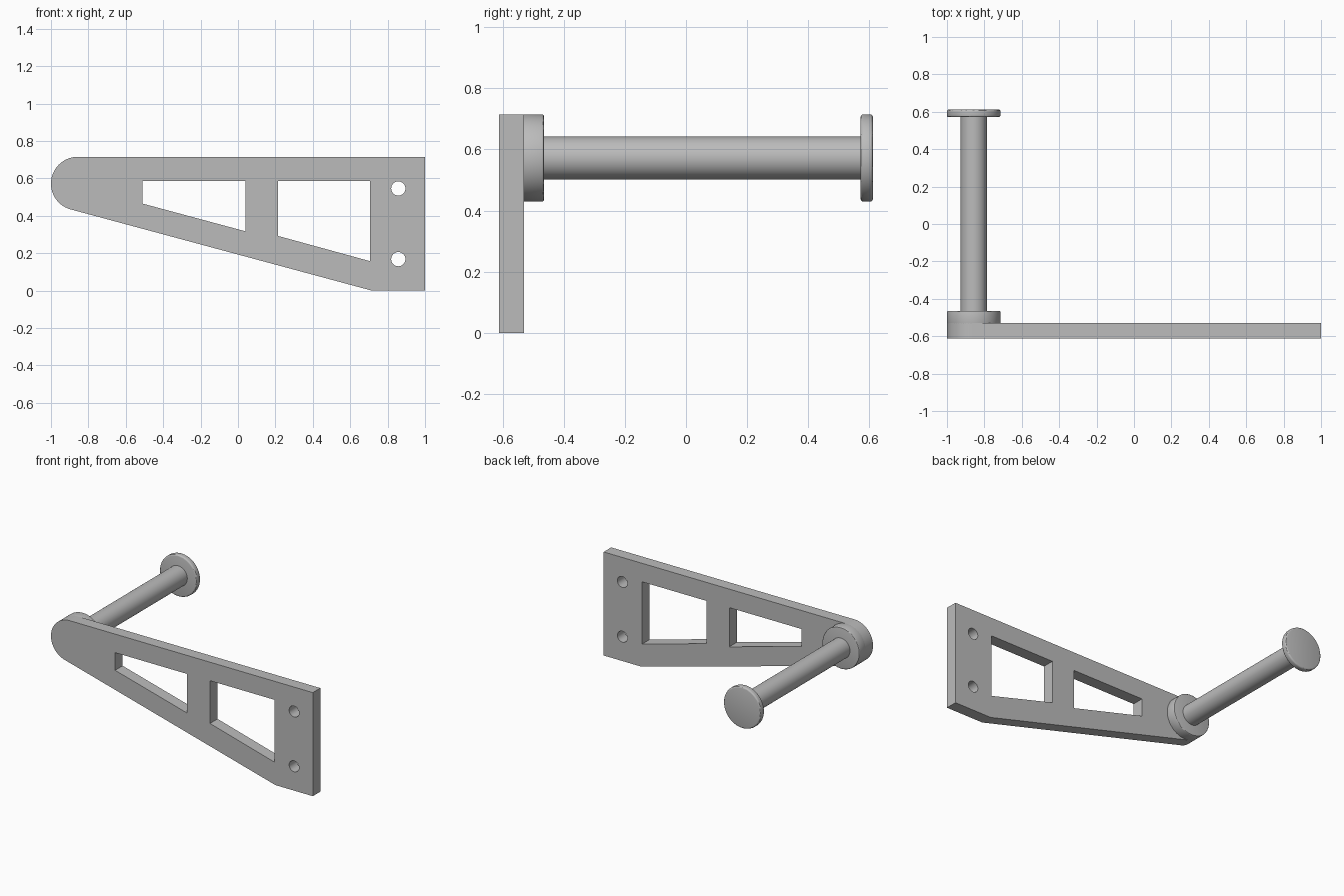
import bpy, math
from math import pi, cos, sin

cube = bpy.data.objects.get("Cube")
if cube:
    bpy.data.objects.remove(cube, do_unlink=True)

# Single grey finish
grey = bpy.data.materials.new("plain grey")
grey.use_nodes = True
grey.diffuse_color = (0.5, 0.5, 0.5, 1)
grey.node_tree.nodes["Principled BSDF"].inputs["Base Color"].default_value = (0.5, 0.5, 0.5, 1)

FRONT, BACK = -0.612, 0.612
PLATE_BACK = -0.53
CX, CZ, R = -0.857, 0.572, 0.143      # axis and radius of the rounded end


def arc(cx, cz, r, start, end, n):
    """Points along an arc, angles in radians."""
    return [(cx + r * cos(start + (end - start) * i / n),
             cz + r * sin(start + (end - start) * i / n)) for i in range(n + 1)]


def cut_plate(name, loops, y0, y1):
    """Flat plate in the xz plane; the first loop is the outline, the rest are openings."""
    curve = bpy.data.curves.new(name, 'CURVE')
    curve.dimensions = '2D'
    curve.fill_mode = 'BOTH'
    curve.extrude = (y1 - y0) / 2
    for loop in loops:
        spline = curve.splines.new('POLY')
        spline.points.add(len(loop) - 1)
        for point, (x, z) in zip(spline.points, loop):
            point.co = (x, z, 0, 1)
        spline.use_cyclic_u = True
    obj = bpy.data.objects.new(name, curve)
    bpy.context.collection.objects.link(obj)
    obj.location.y = (y0 + y1) / 2
    obj.rotation_euler.x = pi / 2
    bpy.ops.object.select_all(action='DESELECT')
    obj.select_set(True)
    bpy.context.view_layer.objects.active = obj
    bpy.ops.object.convert(target='MESH')
    finish(bpy.context.object)


def finish(obj):
    obj.data.materials.clear()
    obj.data.materials.append(grey)
    bpy.ops.object.shade_smooth_by_angle(angle=math.radians(30))


def cylinder(name, r, y0, y1, bevel=0):
    """Cylinder along y on the rod axis, with optionally eased rims."""
    bpy.ops.mesh.primitive_cylinder_add(vertices=64, radius=r, depth=y1 - y0,
                                        location=(CX, (y0 + y1) / 2, CZ),
                                        rotation=(pi / 2, 0, 0))
    obj = bpy.context.object
    obj.name = obj.data.name = name
    if bevel:
        mod = obj.modifiers.new("eased rims", 'BEVEL')
        mod.width = bevel
        mod.segments = 3
        mod.limit_method = 'ANGLE'
        bpy.ops.object.modifier_apply(modifier=mod.name)
    finish(obj)


# Tapered bracket plate with a round end, two windows and two screw holes
low = math.radians(255)               # where the sloping edge meets the round end
outline = arc(CX, CZ, R, pi / 2, low, 40) + [(0.715, 0), (1, 0), (1, CZ + R)]
small_window = [(-0.51, 0.587), (0.04, 0.587), (0.04, 0.317), (-0.51, 0.465)]
large_window = [(0.215, 0.587), (0.707, 0.587), (0.707, 0.157), (0.215, 0.292)]
holes = [arc(0.857, z, 0.038, 0, 2 * pi, 32)[:-1] for z in (0.546, 0.168)]
cut_plate("bracket_plate", [outline, small_window, large_window] + holes, FRONT, PLATE_BACK)

# Boss, rod and end stop share one axis
cylinder("boss", R, PLATE_BACK - 0.01, -0.465, 0.006)
cylinder("rod", 0.07, -0.48, BACK - 0.02)
cylinder("end_stop", R, 0.571, BACK, 0.01)
